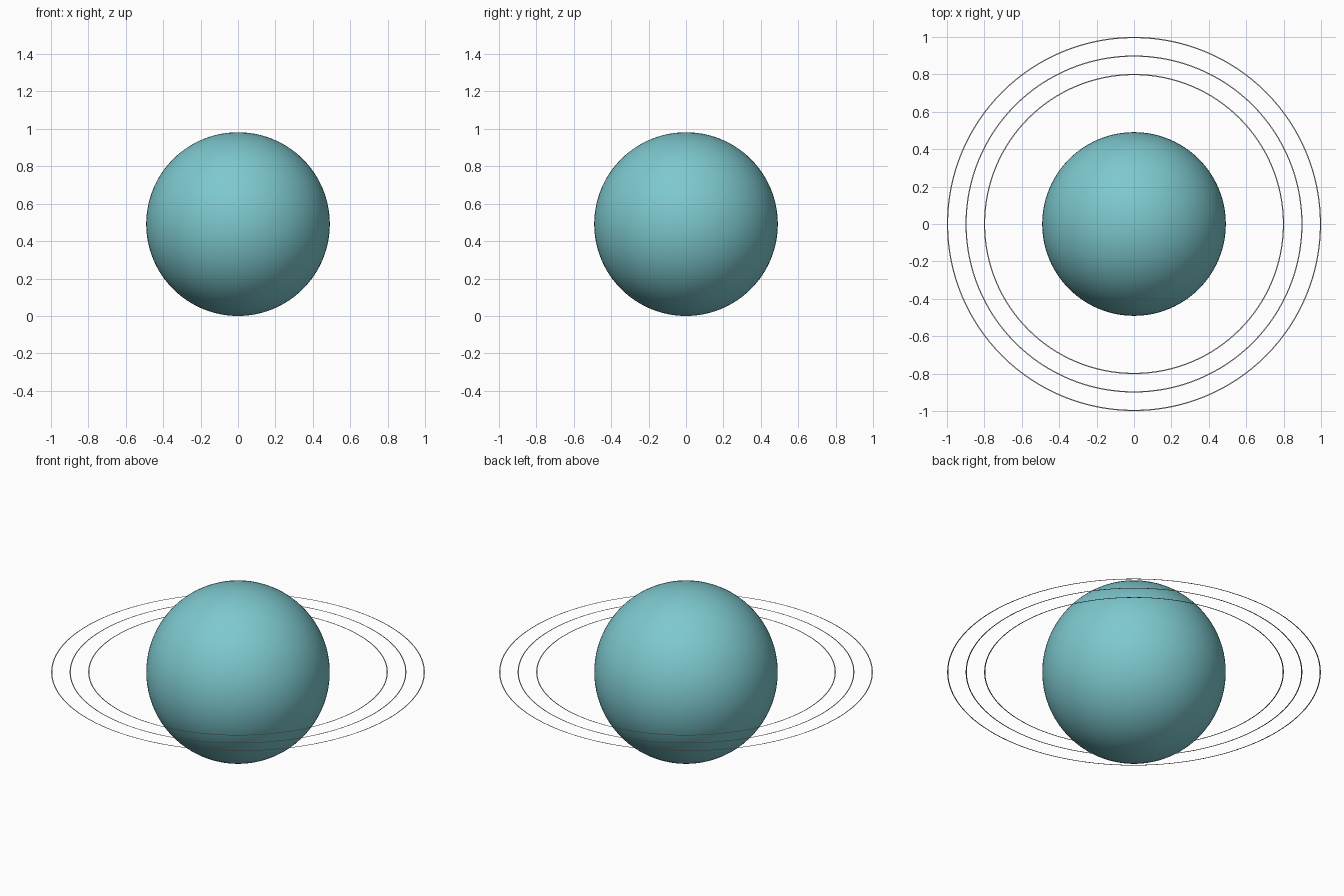
import bpy, bmesh, math

if "Cube" in bpy.data.objects:
    bpy.data.objects.remove(bpy.data.objects["Cube"])

R = 0.491  # planet radius, also the height of the ring plane


def material(name, rgb):
    m = bpy.data.materials.new(name)
    m.diffuse_color = (*rgb, 1.0)
    m.use_nodes = True
    m.node_tree.nodes["Principled BSDF"].inputs["Base Color"].default_value = m.diffuse_color
    return m


teal = material("pale_teal", (0.205, 0.58, 0.62))
grey = material("ring_grey", (0.55, 0.47, 0.47))

# planet ball
bpy.ops.mesh.primitive_uv_sphere_add(segments=96, ring_count=48, radius=R, location=(0, 0, R))
planet = bpy.context.object
planet.name = "planet"
planet.data.materials.append(teal)
bpy.ops.object.shade_smooth()


# paper-thin flat ring
def flat_ring(name, outer, width, sides=128):
    bm = bmesh.new()
    loops = []
    for r in (outer - width, outer):
        loops.append([bm.verts.new((r * math.cos(2 * math.pi * i / sides),
                                    r * math.sin(2 * math.pi * i / sides), 0))
                      for i in range(sides)])
    inner, rim = loops
    for i in range(sides):
        j = (i + 1) % sides
        bm.faces.new((inner[i], rim[i], rim[j], inner[j]))
    me = bpy.data.meshes.new(name)
    bm.to_mesh(me)
    bm.free()
    me.materials.append(grey)
    ob = bpy.data.objects.new(name, me)
    ob.location.z = R
    bpy.context.collection.objects.link(ob)


# three concentric rings
for name, outer in (("inner_ring", 0.802), ("middle_ring", 0.901), ("outer_ring", 1.0)):
    flat_ring(name, outer, 0.006)
